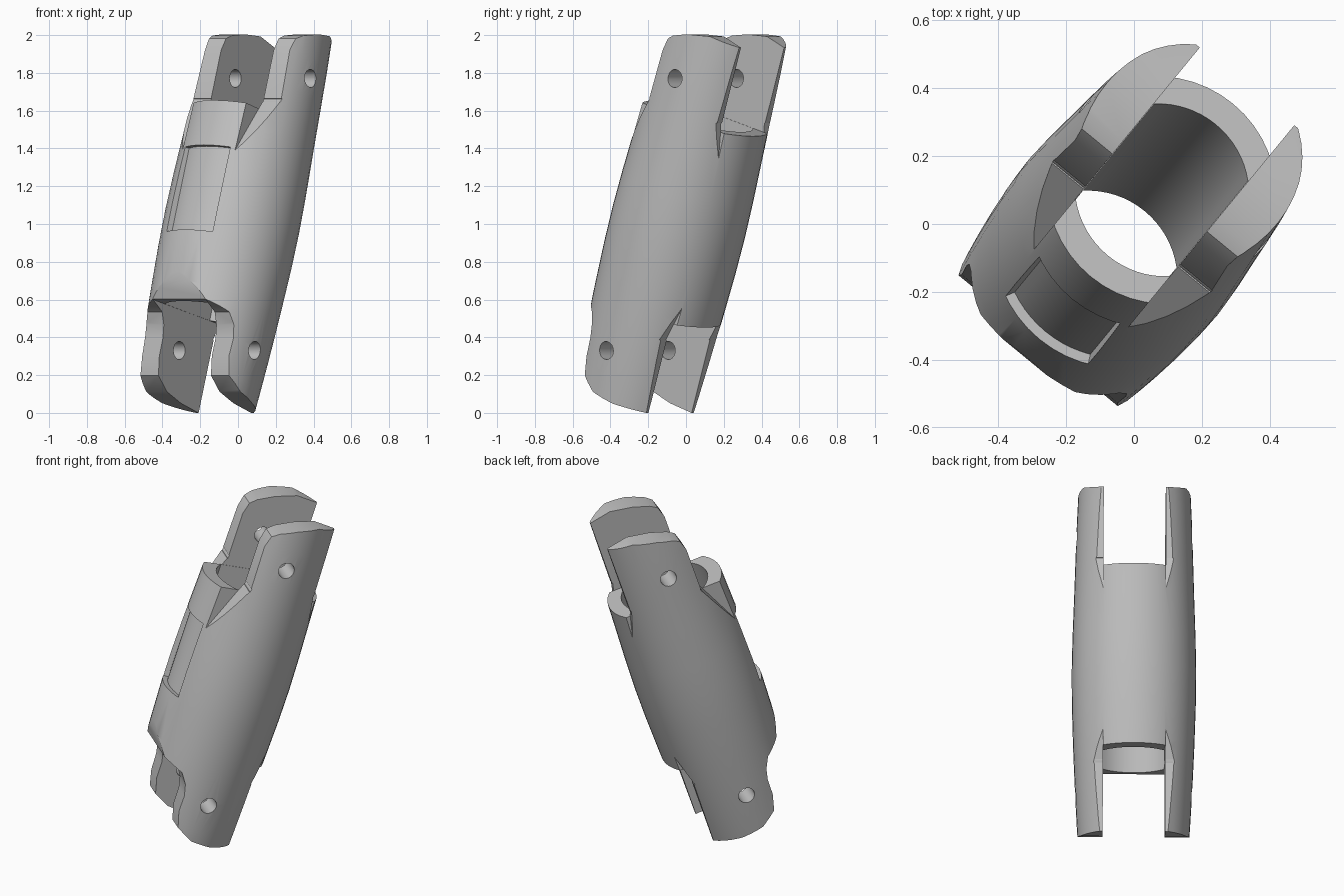
import bpy, bmesh, math
from mathutils import Matrix, Vector

cube = bpy.data.objects.get("Cube")
if cube:
    bpy.data.objects.remove(cube)

AXIS = -0.05      # depth offset of the tube axis
GAP = 0.18        # half the gap between fork plates
POSE = (Matrix.Translation((0, 0, 1)) @ Matrix.Rotation(math.radians(-39.4), 4, 'Z')
        @ Matrix.Rotation(math.radians(-18), 4, 'X'))

grey = bpy.data.materials.new("plain_grey")
grey.use_nodes = True
grey.diffuse_color = (0.52, 0.52, 0.52, 1)
grey.node_tree.nodes["Principled BSDF"].inputs["Base Color"].default_value = (0.52, 0.52, 0.52, 1)


def new_object(name, bm):
    bmesh.ops.recalc_face_normals(bm, faces=bm.faces)
    mesh = bpy.data.meshes.new(name)
    bm.to_mesh(mesh)
    bm.free()
    obj = bpy.data.objects.new(name, mesh)
    bpy.context.collection.objects.link(obj)
    obj.hide_render = name != "forked_link"
    return obj


def prism(points, direction):
    """Solid made by sweeping a flat outline."""
    bm = bmesh.new()
    face = bm.faces.new([bm.verts.new(p) for p in points])
    result = bmesh.ops.extrude_face_region(bm, geom=[face])
    moved = [g for g in result["geom"] if isinstance(g, bmesh.types.BMVert)]
    bmesh.ops.translate(bm, verts=moved, vec=Vector(direction))
    return new_object("cutter", bm)


def side_prism(profile, left, right):
    return prism([(left, v, w) for v, w in profile], (right - left, 0, 0))


def arc(radius, start, end, steps):
    return [(radius * math.cos(a), AXIS + radius * math.sin(a))
            for a in (start + (end - start) * i / steps for i in range(steps + 1))]


def carve(obj, cutter, operation='DIFFERENCE'):
    mod = obj.modifiers.new("carve", 'BOOLEAN')
    mod.operation = operation
    mod.solver = 'EXACT'
    mod.object = cutter
    bpy.context.view_layer.update()
    depsgraph = bpy.context.evaluated_depsgraph_get()
    mesh = bpy.data.meshes.new_from_object(obj.evaluated_get(depsgraph))
    obj.modifiers.remove(mod)
    obj.data = mesh
    bpy.data.objects.remove(cutter)


# Barrel-shaped body
bm = bmesh.new()
SIDES = 48
rings = []
for w, radius in [(-1.1, .315), (-.9, .328), (-.7, .339), (-.45, .35), (-.2, .358),
                  (0, .36), (.2, .356), (.45, .347), (.7, .339), (.9, .332), (1.15, .32)]:
    rings.append([bm.verts.new((radius * math.cos(a), AXIS + radius * math.sin(a), w))
                  for a in (math.tau * i / SIDES for i in range(SIDES))])
for low, high in zip(rings, rings[1:]):
    for i in range(SIDES):
        j = (i + 1) % SIDES
        bm.faces.new((low[i], low[j], high[j], high[i]))
bm.faces.new(rings[0])
bm.faces.new(rings[-1])
link = new_object("forked_link", bm)

# Side outline: rounded fork ends and full middle
outline = [(.205, -.985), (.205, -.56), (.5, -.56), (.5, .61), (.21, .61), (.21, 1.05),
           (.08, 1.07), (-.05, 1.04), (-.15, 1.0), (-.19, .97), (-.21, .9), (-.21, .61),
           (-.5, .61), (-.5, -.3), (-.41, -.36), (-.39, -.44), (-.345, -.53),
           (-.25, -.57), (-.215, -.63), (-.2, -.7), (-.2, -.8), (-.175, -.9),
           (-.08, -.96), (.05, -.982)]
carve(link, side_prism(outline, -.7, .7), 'INTERSECT')

# Slots between the fork plates
carve(link, side_prism([(-.6, .555), (.6, .593), (.6, 1.4), (-.6, 1.4)], -GAP, GAP))
carve(link, side_prism([(-.6, -.553), (.6, -.455), (.6, -1.4), (-.6, -1.4)], -GAP, GAP))

# Bore, kept flush with the fork plates
half = math.acos(.178 / .26)
bore = arc(.26, half, math.pi - half, 16) + arc(.26, math.pi + half, math.tau - half, 16)
carve(link, prism([(u, v, -.8) for u, v in bore], (0, 0, 1.6)))

# Ramps where the plates blend into the barrel
ramps = [[(-.205, .63), (-.36, .28), (-.6, .28), (-.6, .63)],
         [(.205, .63), (.26, .38), (.6, .38), (.6, .63)],
         [(.2, -.58), (.26, -.36), (.6, -.36), (.6, -.58)]]
for profile in ramps:
    for side in (-1, 1):
        carve(link, side_prism(profile, side * GAP, side * .7))

# Pivot holes through both plates
for w in (-.72, .794):
    ring = [(-.7, AXIS + .048 * math.cos(a), w + .048 * math.sin(a))
            for a in (math.tau * i / 20 for i in range(20))]
    carve(link, prism(ring, (1.4, 0, 0)))

# Shallow recessed panel on the front
spread = math.asin(.145 / .33)
mid = math.pi * 1.5
panel = arc(.328, mid - spread, mid + spread, 10) + arc(.5, mid + spread, mid - spread, 10)
carve(link, prism([(u, v, -.163) for u, v in panel], (0, 0, .473)))

# Finish
link.data.name = "forked_link"
link.data.materials.clear()
link.data.materials.append(grey)
link.matrix_world = POSE
bpy.ops.object.select_all(action='DESELECT')
link.select_set(True)
bpy.context.view_layer.objects.active = link
bpy.ops.object.shade_smooth_by_angle(angle=math.radians(30))
